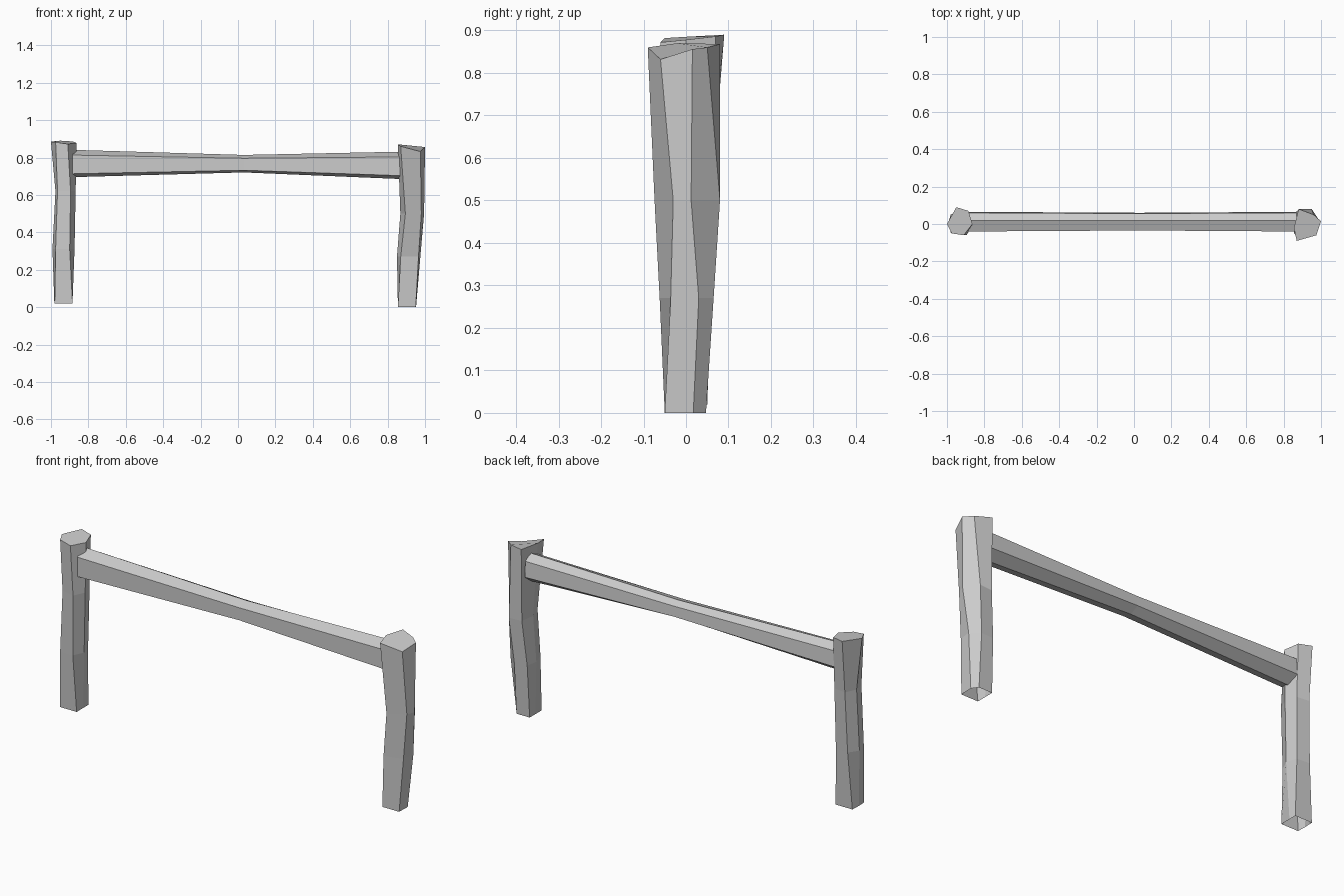
import bpy, bmesh

if "Cube" in bpy.data.objects:
    bpy.data.objects.remove(bpy.data.objects["Cube"])


def loft(name, rings, cap_start, cap_end):
    """Skin a stack of equal-sized point rings into a flat-shaded mesh."""
    bm = bmesh.new()
    loops = [[bm.verts.new(p) for p in ring] for ring in rings]
    n = len(loops[0])
    for a, b in zip(loops, loops[1:]):
        for i in range(n):
            j = (i + 1) % n
            bm.faces.new((a[i], a[j], b[j], b[i]))
    if cap_start:
        bm.faces.new(loops[0][::-1])
    if cap_end:
        bm.faces.new(loops[-1])
    bmesh.ops.recalc_face_normals(bm, faces=bm.faces[:])
    mesh = bpy.data.meshes.new(name)
    bm.to_mesh(mesh)
    bm.free()
    obj = bpy.data.objects.new(name, mesh)
    bpy.context.collection.objects.link(obj)
    return obj


def level(z, pts):
    return [(x, y, z) for x, y in pts]


# Right post: rough six-sided timber, open underneath, uneven top
loft("right_post", [
    level(0.0, [(.855, -.05), (.95, -.05), (.952, .017), (.93, .047), (.855, .047), (.855, 0)]),
    level(0.27, [(.87, -.062), (.965, -.036), (.975, .03), (.93, .065), (.86, .06), (.85, 0)]),
    level(0.50, [(.895, -.074), (.98, -.03), (.995, .012), (.95, .08), (.88, .075), (.868, 0)]),
    [(.87, -.09, .86), (.975, -.06, .832), (1.0, .015, .856),
     (.96, .05, .86), (.88, .08, .868), (.855, -.02, .87)],
], False, True)

# Left post
loft("left_post", [
    level(0.02, [(-.98, -.045), (-.885, -.045), (-.885, .01), (-.885, .05), (-.98, .05), (-.982, 0)]),
    level(0.31, [(-.975, -.05), (-.90, -.055), (-.874, .0), (-.89, .055), (-.96, .06), (-.992, .01)]),
    level(0.62, [(-.965, -.045), (-.895, -.06), (-.868, .0), (-.885, .06), (-.95, .068), (-.976, .01)]),
    [(-.975, -.05, .882), (-.91, -.06, .872), (-.864, .0, .878),
     (-.885, .07, .886), (-.95, .09, .89), (-1.0, .0, .885)],
], False, True)

# Rail: six-sided beam that thins at mid span
profile = [(-.055, .045), (.005, .073), (.045, .045), (.05, -.035), (.0, -.073), (-.055, -.055)]


def rail_ring(x, cz, sy, sz):
    return [(x, .015 + y * sy, cz + z * sz) for y, z in profile]


loft("cross_rail", [
    rail_ring(-.885, .768, 1.0, 1.0),
    rail_ring(.03, .767, .9, .64),
    rail_ring(.87, .758, 1.0, 1.0),
], True, True)
